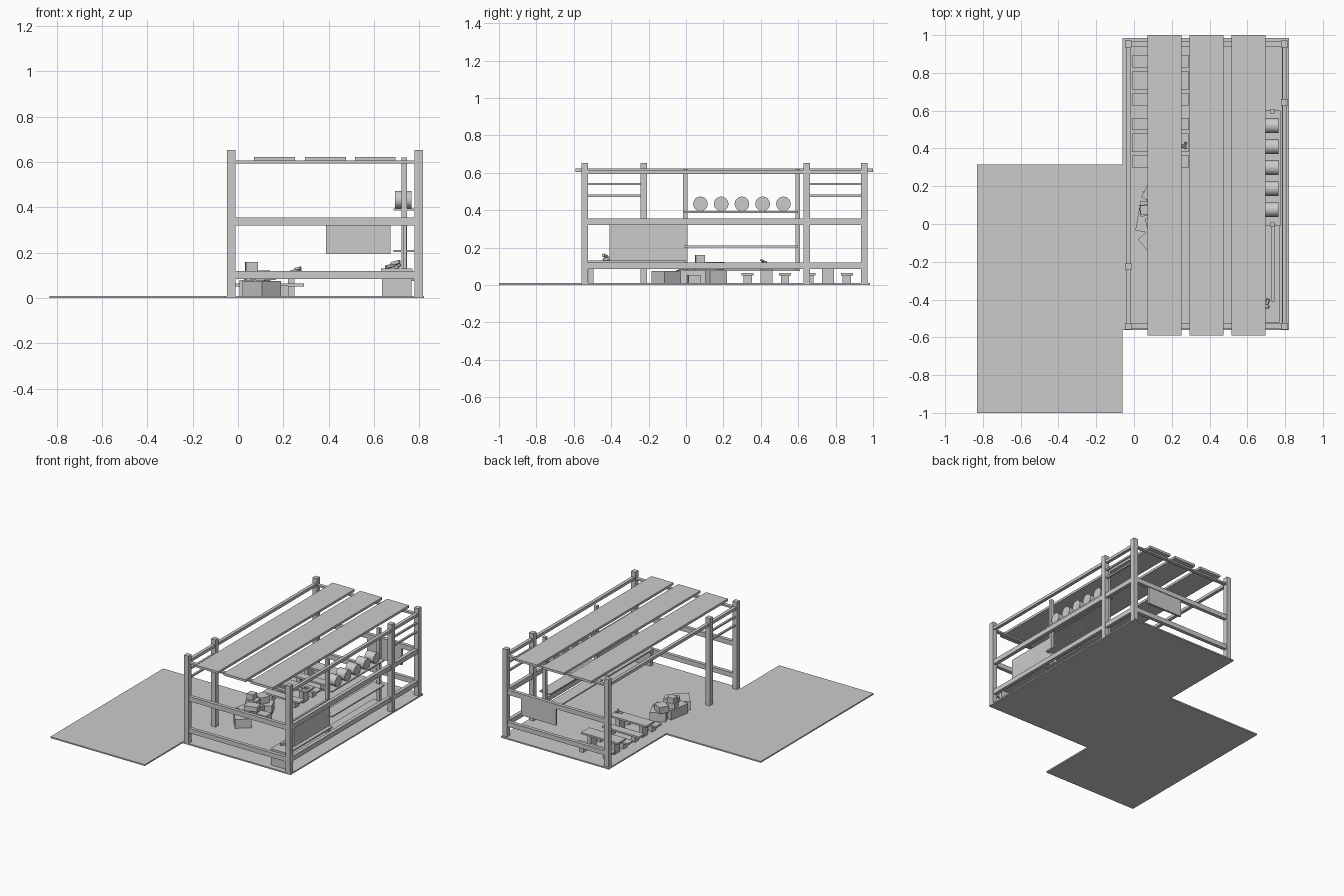
import bpy
from math import radians, pi


def box(name, x0, x1, y0, y1, z0, z1, rot=0):
    bpy.ops.mesh.primitive_cube_add(size=1, location=((x0 + x1) / 2, (y0 + y1) / 2, (z0 + z1) / 2),
                                    rotation=(0, 0, radians(rot)))
    o = bpy.context.object
    o.name = name
    o.scale = (x1 - x0, y1 - y0, z1 - z0)
    bpy.ops.object.transform_apply(location=False, rotation=False, scale=True)
    return o


def cyl(name, loc, r, depth, rot, n=16):
    bpy.ops.mesh.primitive_cylinder_add(vertices=n, radius=r, depth=depth, location=loc, rotation=rot)
    o = bpy.context.object
    o.name = name
    bpy.ops.object.shade_smooth_by_angle()
    return o


# L-shaped ground
box("ground_side", -0.83, -0.06, -1.0, 0.315, 0, 0.01)
box("ground_main", -0.06, 0.82, -0.56, 0.985, 0, 0.01)

# Posts
XL, XR, YF, YB = -0.03, 0.797, -0.541, 0.953
h = 0.018
for x, y in ((XL, YF), (XR, YF), (XL, YB), (XR, YB), (XL, -0.226), (XR, 0.645)):
    box("post", x - h, x + h, y - h, y + h, 0.005, 0.653)

# Front, back and right side rails, at two heights
for z0, z1 in ((0.085, 0.12), (0.32, 0.355)):
    for y in (YF, YB):
        box("cross_rail", XL + h, XR - h, y - 0.013, y + 0.013, z0, z1)
    box("right_rail", XR - 0.013, XR + 0.013, YF + h, YB - h, z0, z1)

# Roof frame
for y in (YF, YB):
    box("roof_cross_beam", XL, XR, y - 0.013, y + 0.013, 0.594, 0.606)
for x in (XL, XR):
    box("roof_side_beam", x - 0.012, x + 0.012, YF, YB, 0.594, 0.615)

# Thin rungs over the two narrow bays
for z in (0.478, 0.541):
    box("left_rung", XL - 0.007, XL + 0.007, YF, -0.226, z - 0.006, z + 0.006)
    box("right_rung", XR - 0.007, XR + 0.007, 0.645, YB, z - 0.006, z + 0.006)

# Roof planks
for x0 in (0.071, 0.295, 0.515):
    box("roof_plank", x0, x0 + 0.18, -0.59, 1.0, 0.605, 0.622)

# Hanging panels
box("back_panel", 0.388, 0.672, YB - 0.008, YB + 0.008, 0.195, 0.325)
box("counter_panel", 0.728, 0.743, -0.41, 0.003, 0.125, 0.325)

# Counter
box("counter_top", 0.63, 0.77, -0.522, 0.0, 0.12, 0.131)
box("counter_end", 0.635, 0.765, -0.52, -0.495, 0.01, 0.12)

# Barrel rack
for y in (-0.003, 0.597):
    box("rack_post", 0.72, 0.745, y - 0.012, y + 0.012, 0.075, 0.62)
for z in (0.075, 0.202, 0.386):
    box("rack_shelf", 0.685, 0.775, -0.01, 0.6, z, z + 0.009)
for i in range(5):
    cyl("barrel", (0.729, 0.077 + i * 0.111, 0.434), 0.039, 0.072, (0, pi / 2, 0), 24)

# Two dining sets: a table between two benches
for yc in (0.43, 0.76):
    box("table_top", -0.01, 0.29, yc - 0.048, yc + 0.048, 0.1, 0.113)
    for x in (0.03, 0.22):
        box("table_leg", x, x + 0.03, yc - 0.032, yc + 0.032, 0.01, 0.1)
    for s in (-1, 1):
        y = yc + s * 0.1
        box("bench_top", -0.01, 0.29, y - 0.032, y + 0.032, 0.052, 0.065)
        for x in (0.03, 0.22):
            box("bench_leg", x, x + 0.03, y - 0.022, y + 0.022, 0.01, 0.052)

# Pile of crates
for c in ((0.05, 0.16, -0.165, -0.03, 0.01, 0.075, 40),
          (0.02, 0.13, -0.045, 0.115, 0.01, 0.08, -10),
          (0.06, 0.17, 0.10, 0.2, 0.01, 0.075, 25),
          (0.14, 0.22, 0.01, 0.075, 0.01, 0.055, 5),
          (0.065, 0.16, -0.03, 0.04, 0.08, 0.115, 15),
          (0.05, 0.13, 0.12, 0.19, 0.075, 0.122, -28),
          (0.03, 0.11, 0.045, 0.105, 0.08, 0.12, 10),
          (0.034, 0.085, 0.05, 0.1, 0.12, 0.16, 5)):
    box("crate", *c)

# Small heaps of tipped mugs on the counter and table
for x, y, z, k in ((0.69, -0.43, 0.131, 1.0), (0.26, 0.41, 0.113, 0.7)):
    for dx, dy, dz, a in ((-0.02, 0, 0.009, 20), (0.014, 0.012, 0.009, 70), (0.005, -0.002, 0.024, -30)):
        cyl("mug", (x + dx * k, y + dy * k, z + dz * k), 0.009 * k, 0.042 * k,
            (pi / 2 - 0.25, 0, radians(a + 90)), 12)
